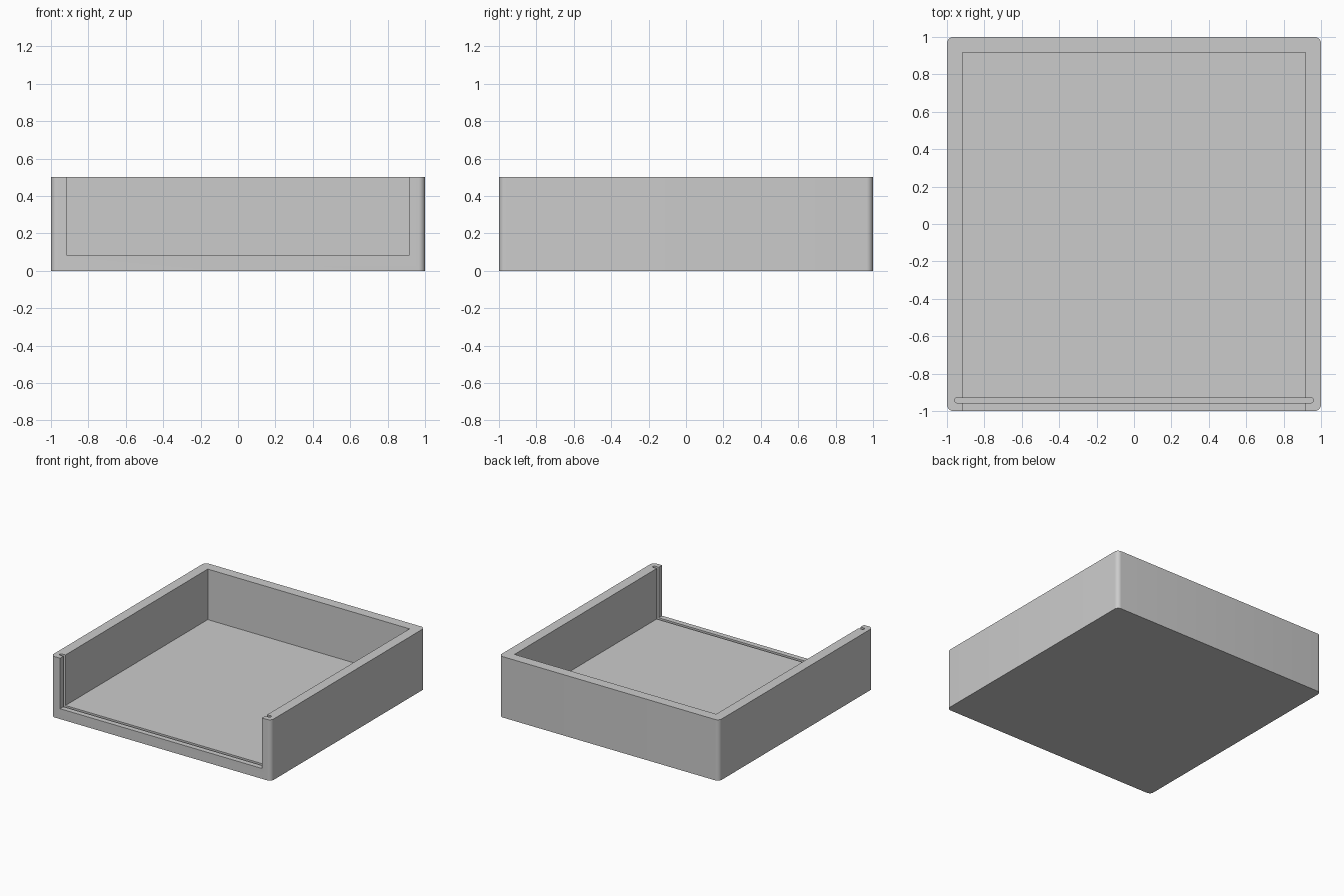
import bpy, bmesh, math

if "Cube" in bpy.data.objects:
    bpy.data.objects.remove(bpy.data.objects["Cube"])

HEIGHT = 0.5
FLOOR = 0.085
INNER = 0.917


def rounded_block(name, x0, x1, y0, y1, z0, z1, radius=0.0, steps=8):
    """Upright block whose vertical edges are rounded."""
    points = []
    if radius:
        corners = [(x1, y1, -1, -1), (x0, y1, 1, -1), (x0, y0, 1, 1), (x1, y0, -1, 1)]
        for i, (x, y, sx, sy) in enumerate(corners):
            for k in range(steps + 1):
                a = math.pi / 2 * (i + k / steps)
                points.append((x + sx * radius + radius * math.cos(a),
                               y + sy * radius + radius * math.sin(a), z0))
    else:
        points = [(x1, y1, z0), (x0, y1, z0), (x0, y0, z0), (x1, y0, z0)]
    bm = bmesh.new()
    base = bm.faces.new([bm.verts.new(p) for p in points])
    top = bmesh.ops.extrude_face_region(bm, geom=[base])["geom"]
    bmesh.ops.translate(bm, vec=(0, 0, z1 - z0),
                        verts=[v for v in top if isinstance(v, bmesh.types.BMVert)])
    bmesh.ops.remove_doubles(bm, verts=bm.verts, dist=1e-6)
    bmesh.ops.recalc_face_normals(bm, faces=bm.faces)
    mesh = bpy.data.meshes.new(name)
    bm.to_mesh(mesh)
    bm.free()
    obj = bpy.data.objects.new(name, mesh)
    bpy.context.collection.objects.link(obj)
    return obj


def cut(target, cutter):
    """Subtract the cutter from the target and discard it."""
    mod = target.modifiers.new("cut", "BOOLEAN")
    mod.operation = "DIFFERENCE"
    mod.solver = "EXACT"
    mod.object = cutter
    bpy.context.view_layer.objects.active = target
    bpy.ops.object.modifier_apply(modifier=mod.name)
    bpy.data.objects.remove(cutter)


# Tray body with rounded upright corners
tray = rounded_block("open_front_tray", -1, 1, -1, 1, 0, HEIGHT, 0.035)

# Inner space, open at the front and top
cut(tray, rounded_block("inner_space", -INNER, INNER, -1.1, INNER, FLOOR, HEIGHT + 0.1))

# Slot for a sliding panel, running down both walls and across the floor
cut(tray, rounded_block("panel_slot", -0.96, 0.96, -0.956, -0.93, 0.042,
                        HEIGHT + 0.1, 0.0125, 6))

# Grey material
grey = bpy.data.materials.new("grey")
grey.diffuse_color = (0.6, 0.6, 0.6, 1)
grey.use_nodes = True
grey.node_tree.nodes["Principled BSDF"].inputs["Base Color"].default_value = grey.diffuse_color
tray.data.materials.clear()
tray.data.materials.append(grey)
for face in tray.data.polygons:
    face.material_index = 0

# Smooth rounded corners, sharp edges elsewhere
tray.select_set(True)
bpy.context.view_layer.objects.active = tray
bpy.ops.object.shade_smooth_by_angle(angle=math.radians(30))
